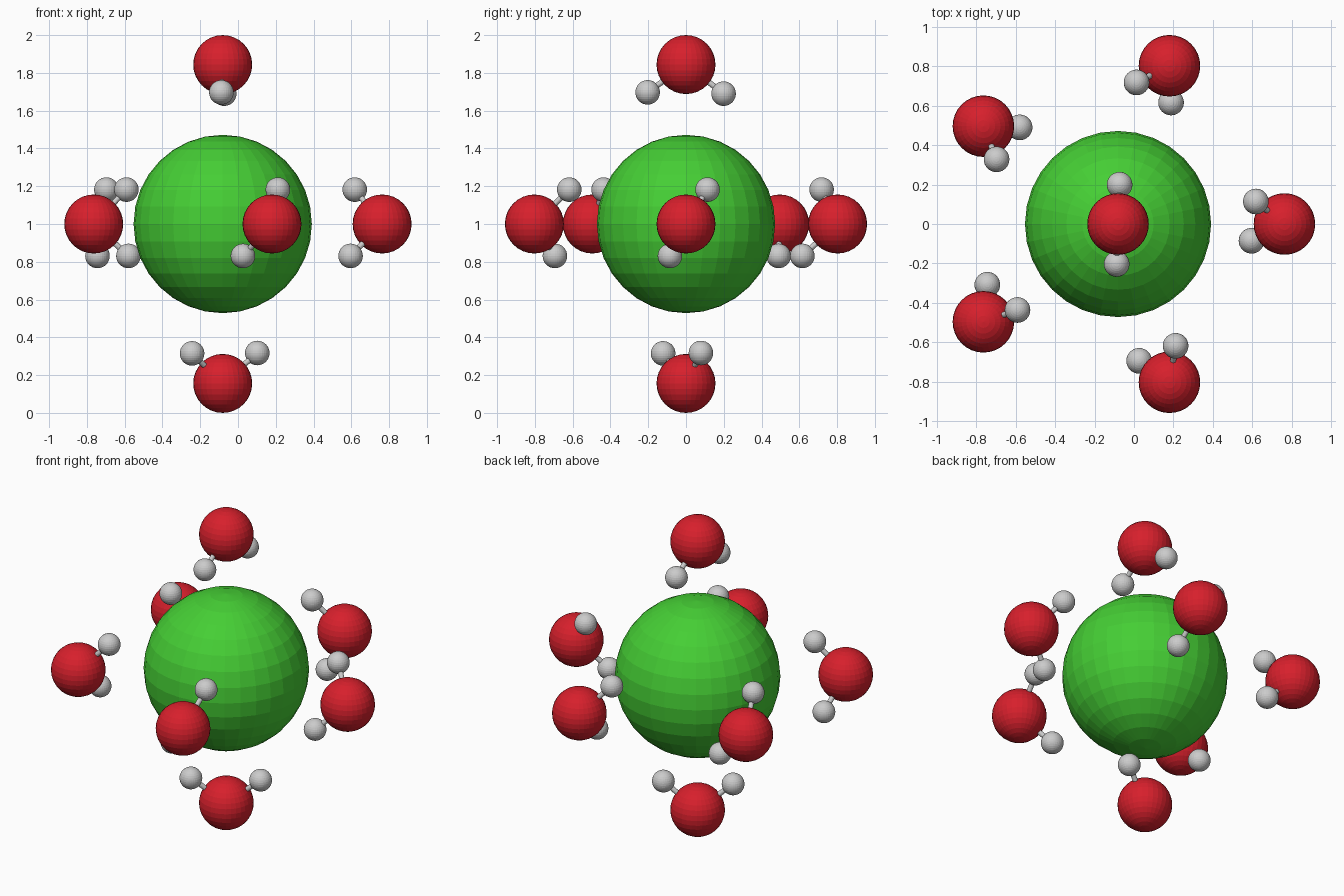
import bpy
from math import cos, sin, radians
from mathutils import Vector

if "Cube" in bpy.data.objects:
    bpy.data.objects.remove(bpy.data.objects["Cube"])

ION_R, OXY_R, HYD_R, BOND_R = 0.472, 0.156, 0.065, 0.015
CENTRE = Vector((-0.081, 0, 1))
SHELL = 0.844  # distance from ion to each oxygen


def material(name, colour):
    m = bpy.data.materials.new(name)
    m.diffuse_color = colour
    m.use_nodes = True
    m.node_tree.nodes["Principled BSDF"].inputs["Base Color"].default_value = m.diffuse_color
    return m


green = material("green", (0.06, 0.62, 0.035, 1))
red = material("red", (0.68, 0.014, 0.025, 1))


def ball(name, centre, radius, mat=None):
    bpy.ops.mesh.primitive_uv_sphere_add(segments=32, ring_count=16,
                                         radius=radius, location=centre)
    ob = bpy.context.object
    ob.name = name
    if mat:
        ob.data.materials.append(mat)


def bond(name, a, b):
    d = b - a
    bpy.ops.mesh.primitive_cylinder_add(vertices=16, radius=BOND_R, depth=d.length,
                                        location=(a + b) / 2)
    ob = bpy.context.object
    ob.name = name
    ob.rotation_euler = d.to_track_quat('Z', 'Y').to_euler()


def water(label, oxygen, hydrogens):
    ball(f"oxygen_{label}", oxygen, OXY_R, red)
    for i, h in enumerate(map(Vector, hydrogens), 1):
        ball(f"hydrogen_{label}_{i}", h, HYD_R)
        bond(f"bond_{label}_{i}", oxygen, h)


# Central ion
ball("central_ion", CENTRE, ION_R, green)

# Water molecules above and below
water("top", CENTRE + Vector((0, 0, SHELL)),
      [(-0.088, -0.203, 1.697), (-0.073, 0.199, 1.690)])
water("bottom", CENTRE - Vector((0, 0, SHELL)),
      [(-0.243, -0.121, 0.315), (0.102, 0.079, 0.317)])

# Ring of five waters: upper and lower hydrogen of each
ring = [
    [(0.618, 0.114, 1.182), (0.596, -0.085, 0.831)],
    [(0.013, 0.718, 1.182), (0.188, 0.616, 0.831)],
    [(-0.697, 0.328, 1.182), (-0.580, 0.490, 0.831)],
    [(-0.591, -0.436, 1.182), (-0.744, -0.308, 0.831)],
    [(0.211, -0.618, 1.182), (0.026, -0.694, 0.831)],
]
for k, hydrogens in enumerate(ring):
    a = radians(72 * k)
    water(f"ring_{k + 1}", CENTRE + SHELL * Vector((cos(a), sin(a), 0)), hydrogens)
